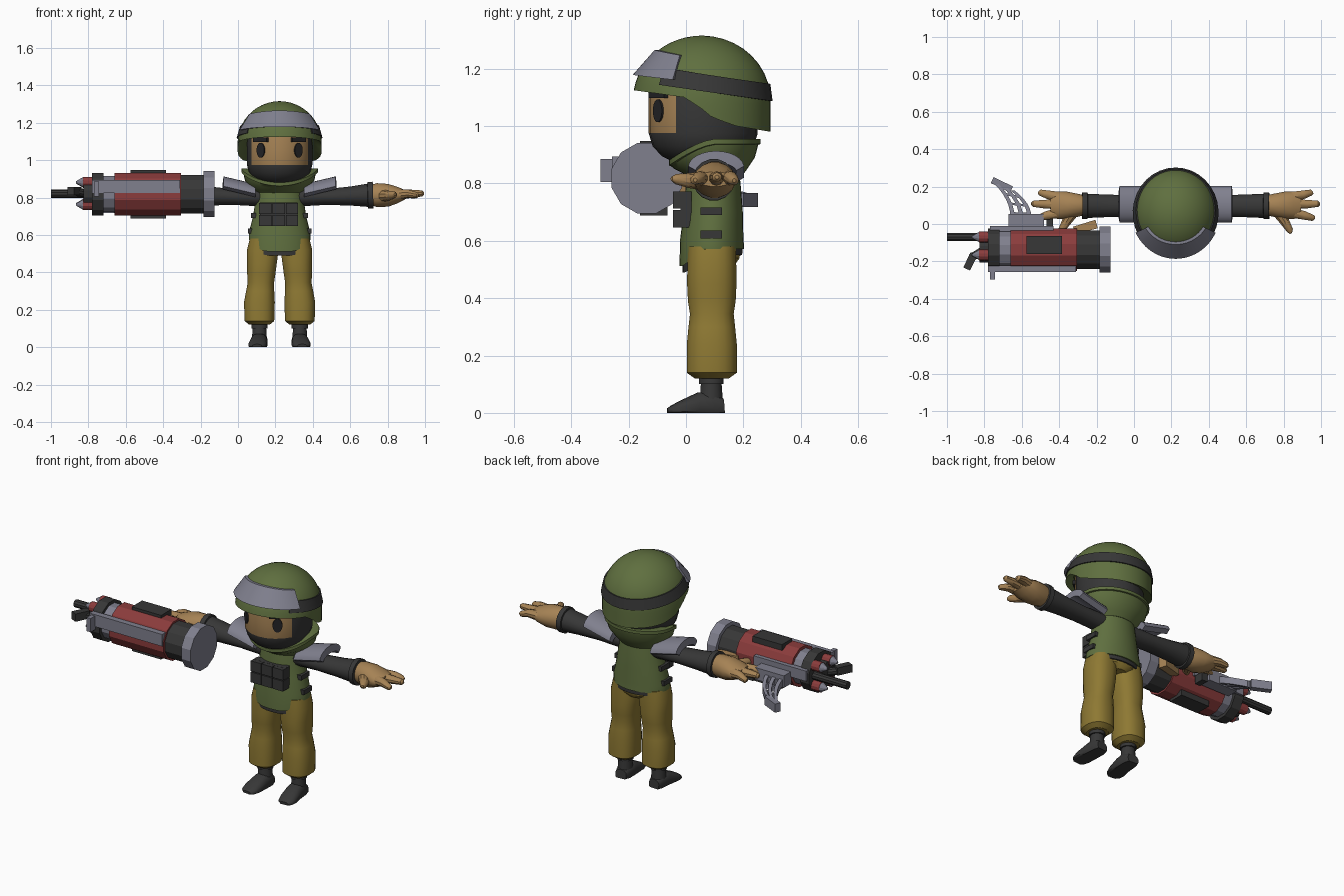
import bpy, bmesh, math
from mathutils import Vector, Matrix

cube = bpy.data.objects.get("Cube")
if cube:
    bpy.data.objects.remove(cube, do_unlink=True)


def material(name, *rgb):
    m = bpy.data.materials.new(name)
    m.use_nodes = True
    m.diffuse_color = (*rgb, 1)
    m.node_tree.nodes["Principled BSDF"].inputs["Base Color"].default_value = (*rgb, 1)
    return m


GREEN = material("army green", .115, .16, .05)
DARK = material("charcoal", .038, .038, .038)
BLACK = material("black", .018, .018, .02)
OCHRE = material("ochre cloth", .27, .19, .033)
SKIN = material("tan skin", .38, .225, .09)
RED = material("dull red", .26, .045, .045)
GREY = material("blue grey", .215, .215, .27)

CX = .2225           # centre line of the figure
AY, AZ = -.137, .818  # axis of the launcher


def loft(name, rings, mats, rule=None, caps=True, angle=35):
    """Skin a list of equal point loops; rule picks the material of a face."""
    bm = bmesh.new()
    rows = [[bm.verts.new((p[0], p[1], max(p[2], 0))) for p in r] for r in rings]
    n = len(rows[0])
    for a, b in zip(rows, rows[1:]):
        for i in range(n):
            bm.faces.new((a[i], a[(i + 1) % n], b[(i + 1) % n], b[i]))
    if caps:
        bm.faces.new(rows[0])
        bm.faces.new(rows[-1])
    bmesh.ops.recalc_face_normals(bm, faces=bm.faces)
    mats = mats if isinstance(mats, list) else [mats]
    for f in bm.faces:
        f.smooth = True
        if rule:
            f.material_index = rule(f.calc_center_median())
    me = bpy.data.meshes.new(name)
    bm.to_mesh(me)
    bm.free()
    me.set_sharp_from_angle(angle=math.radians(angle))
    for m in mats:
        me.materials.append(m)
    ob = bpy.data.objects.new(name, me)
    bpy.context.scene.collection.objects.link(ob)
    return ob


def sweep(name, stations, mat, n=16, power=2, angle=35):
    """Tube through (x, y, z, radius across, radius up) stations."""
    d = (Vector(stations[-1][:3]) - Vector(stations[0][:3])).normalized()
    if abs(d.z) > .9:
        u, v = Vector((1, 0, 0)), Vector((0, 1, 0))
    else:
        u = Vector((0, 0, 1)).cross(d).normalized()
        v = d.cross(u)
    rings = []
    for x, y, z, ra, rb in stations:
        ring = []
        for i in range(n):
            t = math.tau * (i + .5) / n
            c, s = math.cos(t), math.sin(t)
            c = math.copysign(abs(c) ** (2 / power), c)
            s = math.copysign(abs(s) ** (2 / power), s)
            ring.append(Vector((x, y, z)) + u * ra * c + v * rb * s)
        rings.append(ring)
    return loft(name, rings, mat, angle=angle)


def box(name, centre, size, mat, turn=0, axis='Z'):
    rot = Matrix.Rotation(turn, 3, axis)
    rings = [[Vector(centre) + rot @ Vector((a * size[0] / 2, b * size[1] / 2, c * size[2] / 2))
              for a, b in ((-1, -1), (1, -1), (1, 1), (-1, 1))] for c in (-1, 1)]
    return loft(name, rings, mat)


def lerp(table, v):
    for (a, p), (b, q) in zip(table, table[1:]):
        if v <= b:
            return p + (q - p) * max(0, v - a) / (b - a)
    return table[-1][1]


def around(n, f):
    return [f(math.tau * i / n) for i in range(n)]


def oval(a, cy, rx, ry, z):
    """Point on an oval about the centre line; angle 0 faces the front."""
    return Vector((CX + rx * math.sin(a), cy - ry * math.cos(a), z))


# Head with open face
levels = ((.875, .55), (.895, .76), (.93, .93), (.975, 1), (1.05, 1), (1.15, 1), (1.22, .9))
loft("head", [around(24, lambda a: oval(a, .06, .175 * s, .19 * s, z)) for z, s in levels],
     [DARK, SKIN],
     lambda c: int(c.z > .975 and c.y < .06 - .19 * .49))
for s, side in ((1, "left"), (-1, "right")):
    a = s * math.asin(.1 / .175)
    n = Vector((math.sin(a) * .19, -math.cos(a) * .175, 0)).normalized()
    p = oval(a, .06, .175, .19, 1.053)
    sweep(side + "_eye", [(*(p - n * .004), .026, .04), (*(p + n * .005), .026, .04)], BLACK)
    box(side + "_eyebrow", p + Vector((0, 0, .056)), (.09, .02, .024), BLACK, math.atan2(n.x, -n.y))


# Helmet shell, goggles and strap
def helmet_edge(a):
    return lerp(((-1, 1.125), (-.25, 1.1), (0, 1.06), (.15, 1.03), (.5, 1.0), (1, .98)), -math.cos(a))


def shell(a, z, out=0):
    k = math.sqrt(max(0, 1 - (max(z - 1.09, 0) / .225) ** 2))
    return oval(a, .055, (.225 + out) * k, (.24 + out) * k, z)


rings = [around(48, lambda a: oval(a, .055, .18, .195, helmet_edge(a) + .03))]
for i in range(13):
    t = math.sin(math.pi / 2 * i / 12) * .9995
    rings.append(around(48, lambda a: shell(a, helmet_edge(a) + (1.315 - helmet_edge(a)) * t)))
loft("helmet", rings, GREEN)


def band(name, mat, a0, a1, low, high, out, steps=24):
    rings = []
    for i in range(steps + 1):
        a = a0 + (a1 - a0) * i / steps
        lo, hi = low(a), high(a)
        rings.append([shell(a, lo, -.01), shell(a, lo, out), shell(a, hi, out), shell(a, hi, -.01)])
    loft(name, rings, mat)


def strap_low(a):
    return 1.122 + .035 * math.cos(a)


band("helmet_strap", DARK, .9, math.tau - .9, strap_low, lambda a: strap_low(a) + .06, .007)
band("goggles", GREY, -1.15, 1.15, lambda a: 1.15 + .028 * math.cos(a),
     lambda a: 1.235 + .03 * math.cos(a), .022)


# Collar bowl with a rolled lip
def collar(a, rx, ry, z, drop):
    return oval(a, .1, rx, ry, z - drop * max(0, math.cos(a)) ** 1.5)


loft("collar", [around(32, lambda a: collar(a, *r)) for r in (
    (.12, .09, .82, 0), (.145, .11, .845, .01), (.185, .14, .89, .04), (.195, .152, .935, .075),
    (.205, .16, .937, .075), (.205, .16, .955, .075), (.18, .14, .955, .075))], GREEN)


# Vest with a front flap, belt below it
def vest_bottom(a):
    return .572 - .06 * min(1, max(0, math.cos(a) * 1.7 - .5))


loft("vest", [around(32, lambda a: oval(a, .09, .165, .113, vest_bottom(a))),
              around(32, lambda a: oval(a, .09, .165, .11, .61))]
     + [around(32, lambda a: oval(a, .095, rx, ry, z))
        for z, rx, ry in ((.7, .142, .103), (.78, .13, .097), (.85, .12, .09))], GREEN)
loft("belt", [around(32, lambda a: oval(a, .092, .158, .104, vest_bottom(a) - .022)),
              around(32, lambda a: oval(a, .092, .16, .105, .6))], DARK)
for i in (-1, 0, 1):
    for z in (.677, .742):
        box("chest_pouch", (CX - .005 + i * .071, -.015, z), (.066, .06, .06), DARK)
box("pouch_backing", (CX - .005, .0, .71), (.2, .04, .125), DARK)

# Limbs, built on both sides
for s, side in ((1, "left"), (-1, "right")):
    def X(d):
        return CX + s * d

    for z, d in ((.703, .135), (.622, .152)):
        box(side + "_side_strap", (X(d), .088, z), (.035, .075, .027), DARK)
    sweep(side + "_trouser_leg", [(X(d), .09, z, rx, ry) for d, z, rx, ry in (
        (.108, .12, .055, .06), (.108, .14, .08, .088), (.108, .24, .083, .088), (.104, .3, .076, .082),
        (.1, .345, .071, .077), (.098, .39, .076, .084), (.094, .45, .08, .087), (.09, .52, .085, .086),
        (.085, .58, .075, .085))], OCHRE, 20, 2.4)
    sweep(side + "_ankle", [(X(.108), .088, z, r, r) for z, r in (
        (.03, .042), (.1, .037), (.101, .044), (.12, .044), (.14, .04))], DARK)
    sweep(side + "_foot", [(X(d), y, z, rx, rz) for d, y, z, rx, rz in (
        (.107, .132, .02, .034, .03), (.107, .1, .025, .044, .05), (.11, .045, .022, .046, .05),
        (.117, -.02, .012, .05, .03), (.12, -.05, .008, .043, .018), (.121, -.065, .006, .025, .01))],
        DARK, 16, 2.5)
    sweep(side + "_sleeve", [(X(d), .097, z, ry, rz) for d, z, ry, rz in (
        (.07, .8, .055, .05), (.25, .803, .058, .043), (.38, .808, .062, .052), (.47, .812, .066, .063),
        (.472, .812, .073, .073), (.5, .813, .073, .073), (.5, .813, .06, .06))], DARK)
    sweep(side + "_palm", [(X(d), .1, z, ry, rz) for d, z, ry, rz in (
        (.47, .813, .05, .05), (.52, .813, .062, .065), (.58, .812, .074, .062), (.63, .813, .075, .045),
        (.67, .815, .062, .026))], SKIN)
    for y0, y1, d, z in ((.145, .168, .735, .81), (.105, .108, .772, .822), (.06, .032, .745, .812)):
        sweep(side + "_finger", [(X(.62), y0, .815, .028, .03),
                                 (X(.62 + (d - .62) * .55), (y0 + y1) / 2, .82, .024, .022),
                                 (X(d - .01), y1, z, .017, .016), (X(d), y1, z, .007, .007)], SKIN, 10)
    sweep(side + "_thumb", [(X(.55), .065, .81, .035, .035), (X(.585), .01, .81, .026, .026),
                            (X(.612), -.035, .815, .018, .018), (X(.617), -.05, .817, .007, .007)], SKIN, 10)
    # Curved shoulder plate, rising outward
    rings = []
    for i in range(13):
        t = math.pi * (i / 12 - .5) * .94
        rings.append([(X(d), .105 + r * math.sin(t), z + (r - .04) * math.cos(t))
                      for d, z, r in ((.13, .815, .098), (.3, .855, .098), (.305, .842, .07), (.13, .8, .07))])
    loft(side + "_shoulder_plate", rings, GREY)
sweep("hips", [(CX, .09, .515, .07, .08), (CX, .09, .54, .145, .098), (CX, .09, .6, .15, .1)], OCHRE, 24)


# Launcher body, along x
def drum(name, x0, x1, r, mat, y=AY, z=AZ, r2=None, n=12):
    e = r if r2 is None else r2
    sweep(name, [(x0, y, z, e, e), (x1, y, z, r, r)], mat, n, angle=25)


drum("rear_cap", -.185, -.125, .127, GREY)
drum("rear_barrel", -.31, -.18, .106, DARK)
drum("red_casing", -.66, -.305, .117, RED)
drum("front_neck", -.73, -.65, .1, GREY)
drum("front_ring", -.78, -.72, .118, DARK)
drum("muzzle_block", -.825, -.775, .072, DARK)
for s in (-1, 1):
    box("casing_plate", (-.48, AY + .025, AZ + s * .112), (.19, .095, .034), DARK)
box("front_rail", (-.545, -.24, .858), (.47, .035, .07), GREY)
box("rear_rail", (-.6, -.025, .835), (.34, .03, .06), GREY)
box("rail_catch", (-.757, -.275, .845), (.025, .045, .08), GREY)

# Rocket tips and barrels
for y, z in ((-.07, .88), (-.165, .882), (-.07, .765), (-.165, .762)):
    drum("rocket_band", -.83, -.78, .03, RED, y, z)
    drum("rocket_tip", -.865, -.829, .028, GREY, y, z, .006)
drum("long_barrel", -1, -.78, .022, DARK, -.07, .82, n=10)
sweep("bent_barrel", [(-.79, -.13, .82, .022, .022), (-.87, -.18, .83, .022, .022)], DARK, 10)
box("barrel_head", (-.875, -.2, .835), (.04, .09, .045), DARK, -.45)

# Grip housing, stock and slotted curved magazine
box("magazine_housing", (-.575, .018, .8), (.19, .07, .07), GREY)
box("trigger_grip", (-.45, .02, .775), (.035, .06, .05), DARK)
sweep("stock", [(-.32, -.035, .8, .03, .045), (-.2, -.0, .8, .033, .05)], SKIN, 4)


def magazine(t, w):
    return (-.605 - .09 * t * t + w * .045, .04 + .16 * t - w * .02 * t, .795 - .05 * t)


for w in (-1, 0, 1):
    rings = []
    for i in range(7):
        x, y, z = magazine(i / 6, w)
        rings.append([(x + a * .011, y, z + b * .02) for a, b in ((-1, -1), (1, -1), (1, 1), (-1, 1))])
    loft("magazine_rib", rings, GREY)
box("magazine_end", magazine(1.06, 0), (.115, .035, .05), GREY, -.45)
for t in (.1, .4, .7):
    box("magazine_rung", magazine(t, 0), (.09, .012, .03), GREY, -.3 * t)
